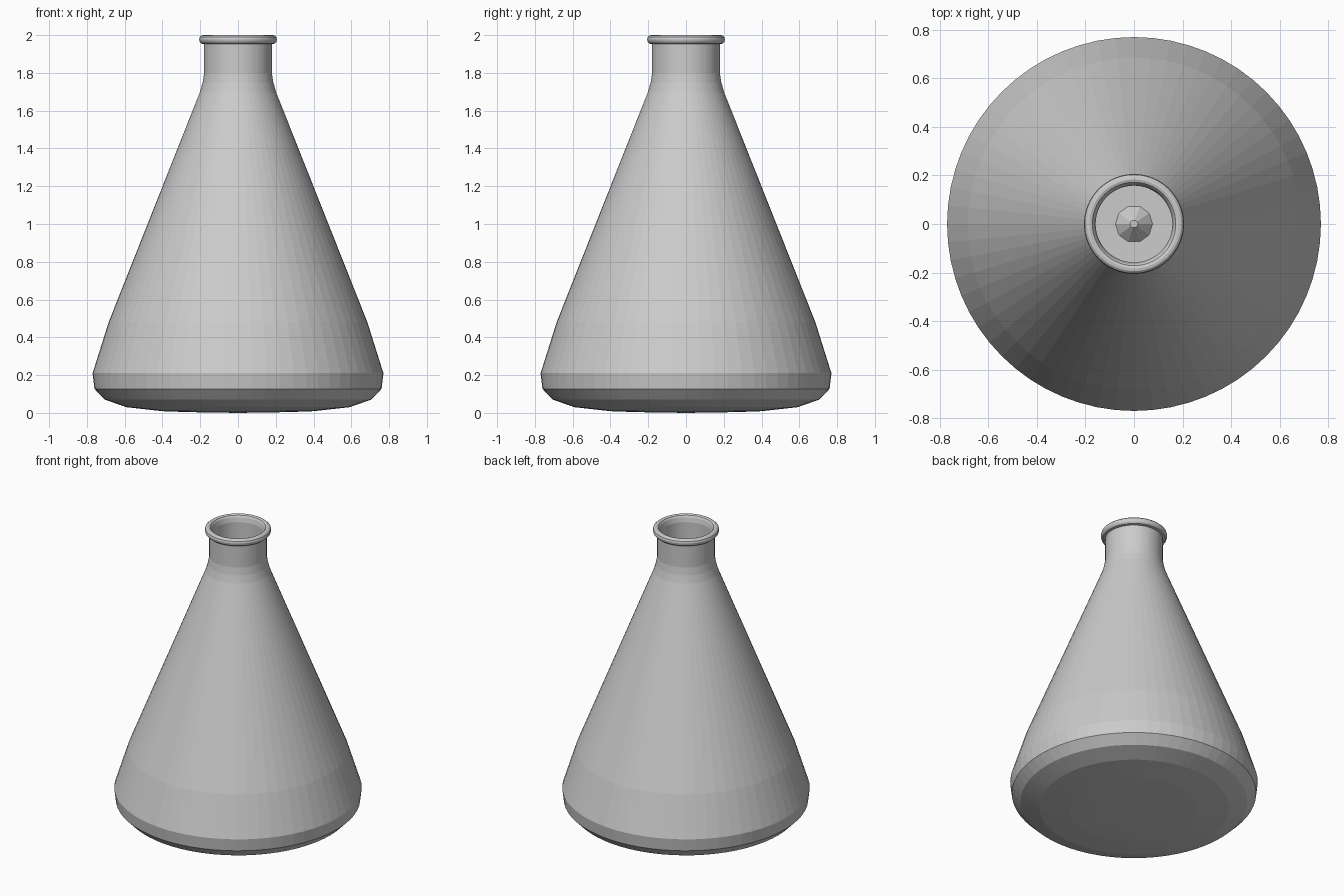
import bpy, bmesh, math

if "Cube" in bpy.data.objects:
    bpy.data.objects.remove(bpy.data.objects["Cube"])


def lathe(name, profile, sides):
    """Revolve an (r, z) profile around the z axis, with flat faces."""
    bm = bmesh.new()
    verts = [bm.verts.new((r, 0, z)) for r, z in profile]
    edges = [bm.edges.new(pair) for pair in zip(verts, verts[1:])]
    bmesh.ops.spin(bm, geom=verts + edges, cent=(0, 0, 0), axis=(0, 0, 1),
                   angle=2 * math.pi, steps=sides, use_duplicate=False)
    bmesh.ops.remove_doubles(bm, verts=bm.verts, dist=0.0005)
    bmesh.ops.recalc_face_normals(bm, faces=bm.faces)
    mesh = bpy.data.meshes.new(name)
    bm.to_mesh(mesh)
    bm.free()
    obj = bpy.data.objects.new(name, mesh)
    bpy.context.collection.objects.link(obj)
    return obj


# Flask: outer wall from the base centre up, rolled lip, then inner wall down
outer = [(0, 0), (0.26, 0.004), (0.40, 0.009), (0.59, 0.03), (0.705, 0.07),
         (0.76, 0.127), (0.77, 0.21), (0.685, 0.48), (0.201, 1.70),
         (0.187, 1.75), (0.179, 1.80), (0.179, 1.952)]
lip = [(0.195, 1.955), (0.203, 1.965), (0.206, 1.977), (0.203, 1.99),
       (0.194, 1.998), (0.183, 2.0), (0.172, 1.996), (0.165, 1.985)]
inner = [(0.158, 1.955), (0.158, 1.80), (0.166, 1.75), (0.18, 1.70),
         (0.664, 0.48), (0.748, 0.21), (0.738, 0.14), (0.69, 0.09),
         (0.58, 0.05), (0.40, 0.03), (0, 0.028)]
lathe("flask", outer + lip + inner, 64)

# Small faceted cone with a blunt tip at the centre of the floor
lathe("floor_cone", [(0.08, 0.025), (0.016, 0.09), (0, 0.09)], 10)
